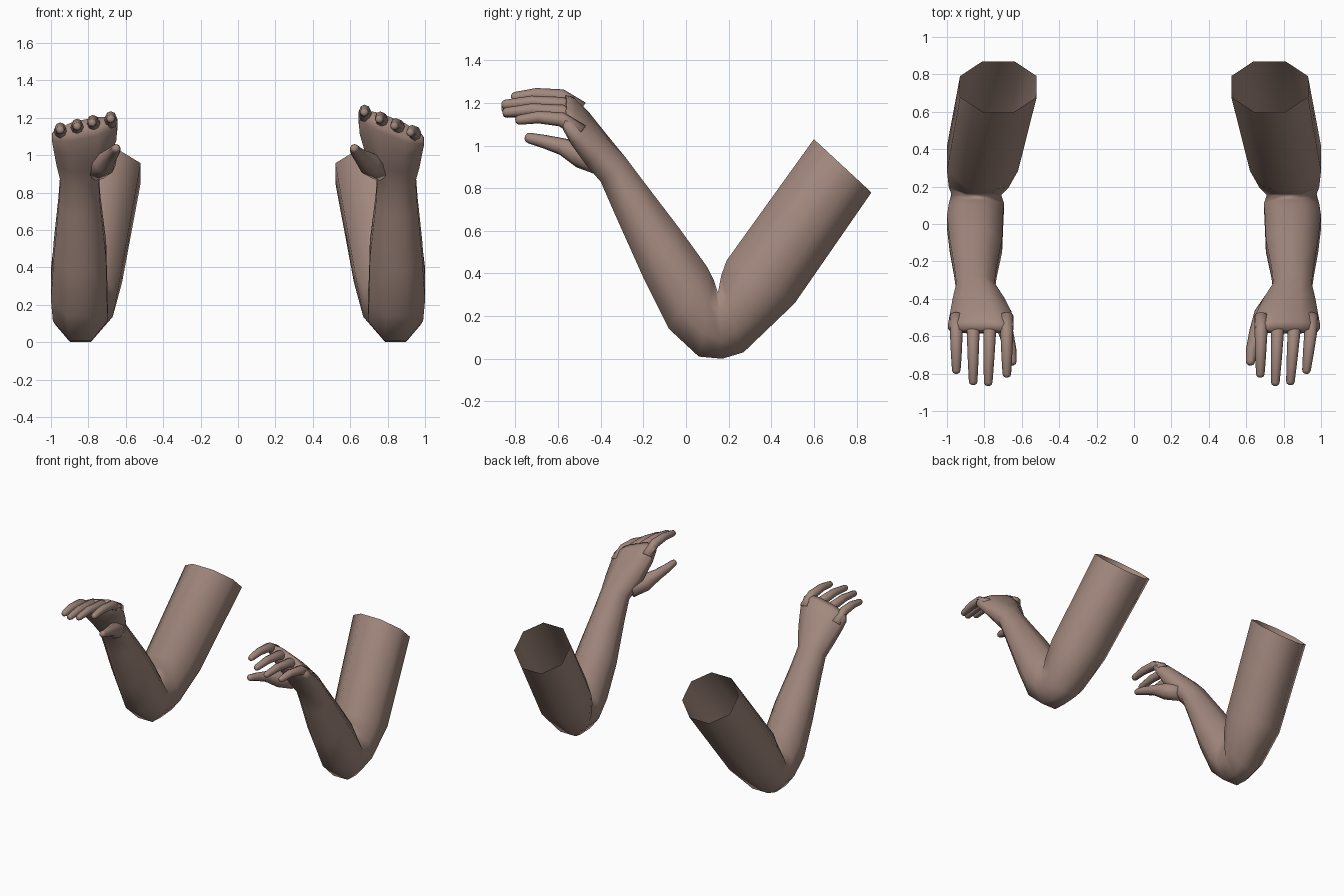
import bpy, bmesh, math
from mathutils import Vector

if "Cube" in bpy.data.objects:
    bpy.data.objects.remove(bpy.data.objects["Cube"])

skin = bpy.data.materials.new("skin brown")
skin.diffuse_color = (0.36, 0.245, 0.205, 1)
skin.use_nodes = True
skin.node_tree.nodes["Principled BSDF"].inputs["Base Color"].default_value = skin.diffuse_color
N = 8


def loft(name, rings, cap_start, side):
    """Skin a list of closed rings; side = -1 mirrors across x."""
    bm = bmesh.new()
    vs = [[bm.verts.new((p.x * side, p.y, p.z)) for p in r] for r in rings]
    for a, b in zip(vs, vs[1:]):
        for i in range(N):
            j = (i + 1) % N
            bm.faces.new((a[i], a[j], b[j], b[i]))
    bm.faces.new(vs[-1])
    if cap_start:
        bm.faces.new(vs[0])
    bmesh.ops.recalc_face_normals(bm, faces=bm.faces)
    me = bpy.data.meshes.new(name)
    bm.to_mesh(me)
    bm.free()
    me.materials.append(skin)
    me.shade_smooth()
    ob = bpy.data.objects.new(name, me)
    bpy.context.collection.objects.link(ob)
    return ob


def arm_ring(uy, uz, ly, lz, x0, x1, tilt=0):
    """Octagon spanning an upper point, a lower point and an x range."""
    k = 1 / math.cos(math.pi / N)
    c = Vector(((x0 + x1) / 2, (uy + ly) / 2, (uz + lz) / 2))
    up = Vector((0, uy - ly, uz - lz)) * 0.5 * k
    w = (x1 - x0) / 2 * k
    pts = []
    for i in range(N):
        a = 2 * math.pi * (i + 0.5) / N
        dx = w * math.cos(a)
        pts.append(c + Vector((dx, 0, -tilt * dx)) + up * math.sin(a))
    return pts


def digit(name, path, radii, side):
    """Rounded finger along a path of points."""
    path = [Vector(p) for p in path]
    end = (path[-1] - path[-2]).normalized()
    tip, r = path[-1], radii[-1]
    path = path[:-1] + [tip - end * r * 0.8, tip - end * r * 0.25, tip]
    radii = radii + [r * 0.8, r * 0.4]
    rings = []
    for i, p in enumerate(path):
        t = (path[min(i + 1, len(path) - 1)] - path[max(i - 1, 0)]).normalized()
        v = t.cross(Vector((1, 0, 0))).normalized()
        u = v.cross(t)
        rings.append([p + (u * math.cos(a) + v * math.sin(a)) * radii[i]
                      for a in (2 * math.pi * k / N for k in range(N))])
    return loft(name, rings, True, side)


# Shoulder opening, upper arm, elbow fold, forearm, wrist
ARM = [
    (0.60, 1.03, 0.87, 0.78, 0.52, 0.93),
    (0.19, 0.46, 0.51, 0.26, 0.62, 1.00),
    (0.165, 0.39, 0.27, 0.03, 0.67, 0.99),
    (0.15, 0.31, 0.17, 0.00, 0.71, 0.975),
    (0.13, 0.37, 0.06, 0.01, 0.695, 0.99),
    (0.10, 0.43, -0.08, 0.14, 0.70, 1.00),
    (-0.03, 0.61, -0.20, 0.38, 0.705, 0.985),
    (-0.19, 0.82, -0.33, 0.67, 0.735, 0.96),
    (-0.28, 0.94, -0.40, 0.83, 0.745, 0.95),
]

# side name, sign, palm tilt, hand height shift, thumb x shift, fingertip x
SIDES = [
    ("right", 1, 0.40, 0.0, 0.0, (0.675, 0.755, 0.835, 0.92)),
    ("left", -1, 0.22, -0.01, 0.03, (0.68, 0.78, 0.86, 0.95)),
]
NAMES = ("index_finger", "middle_finger", "ring_finger", "little_finger")
BASE_X = (0.68, 0.77, 0.86, 0.95)
TIP_Y = (-0.82, -0.865, -0.86, -0.80)

for label, s, tilt, dz, tx, tips in SIDES:
    # Arm running into the palm
    palm = [
        (-0.37, 1.04, -0.47, 0.92, 0.69, 0.97, tilt * 0.4),
        (-0.46, 1.14 + dz, -0.54, 1.03 + dz, 0.65, 0.985, tilt * 0.8),
        (-0.52, 1.19 + dz, -0.575, 1.10 + dz, 0.645, 0.995, tilt),
        (-0.56, 1.20 + dz, -0.585, 1.13 + dz, 0.665, 0.98, tilt),
    ]
    loft(label + "_arm", [arm_ring(*r) for r in ARM + palm], False, s)

    # Four fingers
    for name, bx, x, y in zip(NAMES, BASE_X, tips, TIP_Y):
        h = dz - tilt * (bx - 0.82)
        digit(f"{label}_{name}", [
            (bx, -0.49, 1.115 + h),
            (bx + (x - bx) * 0.2, -0.585, 1.175 + h),
            (bx + (x - bx) * 0.6, -0.585 + (y + 0.585) * 0.5, 1.185 + h),
            (x, y, 1.17 + h)], [0.036, 0.034, 0.029, 0.023], s)

    # Thumb
    digit(label + "_thumb", [
        (0.76, -0.40, 0.92), (0.70 + tx * 0.4, -0.49, 0.955),
        (0.655 + tx, -0.58, 0.995), (0.63 + tx, -0.67, 1.02),
        (0.62 + tx, -0.755, 1.04)], [0.06, 0.062, 0.04, 0.031, 0.025], s)
